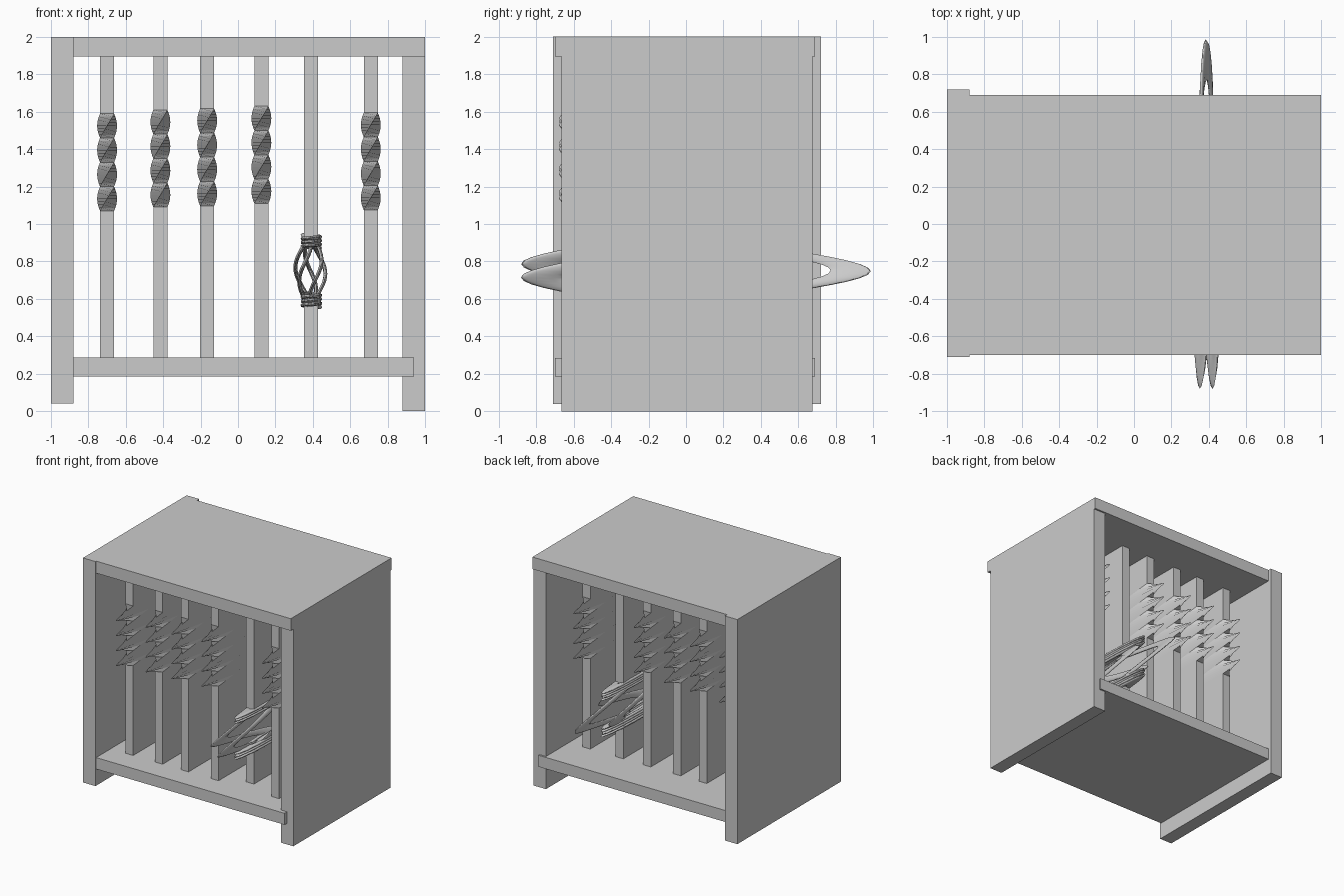
import bpy, bmesh
from math import sin, cos, pi, radians

if "Cube" in bpy.data.objects:
    bpy.data.objects.remove(bpy.data.objects["Cube"])


def box(name, x0, x1, y0, y1, z0, z1):
    bm = bmesh.new()
    bmesh.ops.create_cube(bm, size=1)
    for v in bm.verts:
        v.co.x = x0 + (v.co.x + .5) * (x1 - x0)
        v.co.y = y0 + (v.co.y + .5) * (y1 - y0)
        v.co.z = z0 + (v.co.z + .5) * (z1 - z0)
    return finish(name, bm)


def finish(name, bm):
    bmesh.ops.recalc_face_normals(bm, faces=bm.faces)
    me = bpy.data.meshes.new(name)
    bm.to_mesh(me)
    bm.free()
    ob = bpy.data.objects.new(name, me)
    bpy.context.collection.objects.link(ob)
    return ob


Z0, Z1 = .285, 1.895          # between the rails
HX, HY = .0375, .43           # baluster half width and half depth


def twisted_baluster(name, x, y, za, zb, steps=32):
    # square bar whose section makes one full turn between za and zb
    bm = bmesh.new()
    levels = [(Z0, 0)]
    levels += [(za + (zb - za) * i / steps, 2 * pi * i / steps) for i in range(steps + 1)]
    levels += [(Z1, 2 * pi)]
    prev = None
    for z, a in levels:
        ring = []
        for k in range(4):
            t = a + pi / 4 + k * pi / 2
            ring.append(bm.verts.new((x + HX * 2 ** .5 * cos(t), y + HY * 2 ** .5 * sin(t), z)))
        if prev:
            for k in range(4):
                bm.faces.new((prev[k], prev[(k + 1) % 4], ring[(k + 1) % 4], ring[k]))
        else:
            bm.faces.new(ring[::-1])
        prev = ring
    bm.faces.new(prev)
    return finish(name, bm)


def tube(name, pts, r, loc, sy):
    cu = bpy.data.curves.new(name, 'CURVE')
    cu.dimensions = '3D'
    cu.bevel_depth = r
    cu.bevel_resolution = 1
    cu.use_fill_caps = True
    sp = cu.splines.new('POLY')
    sp.points.add(len(pts) - 1)
    for p, c in zip(sp.points, pts):
        p.co = (*c, 1)
    ob = bpy.data.objects.new(name, cu)
    ob.location = loc
    ob.scale = (1, sy, 1)
    bpy.context.collection.objects.link(ob)


# Frame
box("left_post", -1, -.88, -.71, .72, .04, 2)
box("right_post", .88, 1, -.665, .675, 0, 1.895)
box("top_rail", -.88, 1, -.70, .69, 1.895, 2)
box("bottom_rail", -.88, .94, -.70, .69, .185, .285)

# Twisted balusters
for i, (x, za) in enumerate([(-.70, 1.07), (-.415, 1.09), (-.165, 1.097), (.125, 1.11), (.71, 1.075)]):
    twisted_baluster(f"twisted_baluster_{i + 1}", x, -.07, za, za + .52)

# Basket baluster: two plain bars with a cage between them
BX, BY, SY = .39, -.01, 10.6
box("basket_bar_lower", BX - HX, BX + HX, BY - .38, BY + .37, Z0, .6)
box("basket_bar_upper", BX - HX, BX + HX, BY - .38, BY + .37, .9, Z1)

# Cage strands
for k in range(5):
    pts = []
    for i in range(17):
        t = i / 16
        a = radians(90 + 72 * k) + radians(90) * (t - .5)
        r = .036 + .047 * sin(pi * t)
        pts.append((r * cos(a), r * sin(a), .61 + .28 * t))
    tube(f"basket_strand_{k + 1}", pts, .011, (BX - .003, 0, 0), SY)

# Wrapped wire collars
for name, za, zb in (("lower_collar", .555, .63), ("upper_collar", .872, .94)):
    n, turns = 64, 3.5
    pts = [(.046 * cos(2 * pi * turns * i / n), .046 * sin(2 * pi * turns * i / n),
            za + (zb - za) * i / n) for i in range(n + 1)]
    tube(name, pts, .012, (BX + .002, 0, 0), SY)
